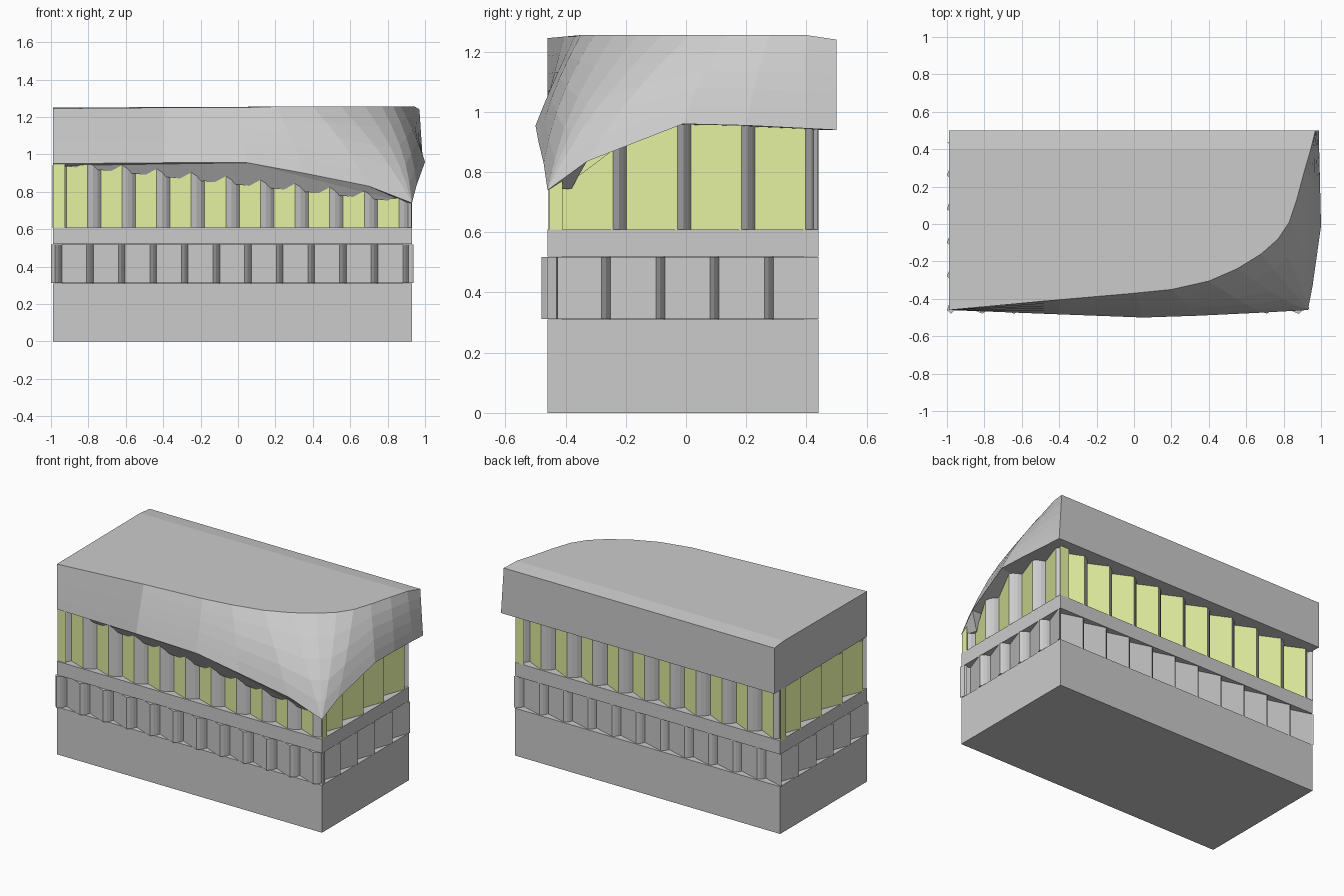
import bpy, bmesh, math
from mathutils import Vector as V
from mathutils.bvhtree import BVHTree

if "Cube" in bpy.data.objects:
    bpy.data.objects.remove(bpy.data.objects["Cube"])

X0, X1, Y0, Y1 = -0.99, 0.93, -0.46, 0.44


def finish(name, bm, color=None):
    me = bpy.data.meshes.new(name)
    bm.to_mesh(me)
    bm.free()
    ob = bpy.data.objects.new(name, me)
    bpy.context.collection.objects.link(ob)
    if color:
        mat = bpy.data.materials.new(name)
        mat.diffuse_color = color
        mat.use_nodes = True
        mat.node_tree.nodes["Principled BSDF"].inputs["Base Color"].default_value = mat.diffuse_color
        me.materials.append(mat)
    return ob


def box(name, inset, z0, z1):
    bm = bmesh.new()
    ring = [(X0 + inset, Y0 + inset), (X1 - inset, Y0 + inset),
            (X1 - inset, Y1 - inset), (X0 + inset, Y1 - inset)]
    lo = [bm.verts.new((*p, z0)) for p in ring]
    hi = [bm.verts.new((*p, z1)) for p in ring]
    bm.faces.new(lo[::-1])
    bm.faces.new(hi)
    for i in range(4):
        j = (i + 1) % 4
        bm.faces.new((lo[i], lo[j], hi[j], hi[i]))
    return finish(name, bm)


# plinth, recessed core behind the fins, floor slab
box("plinth", 0, 0, 0.31)
box("lower_core", 0.05, 0.31, 0.52)
box("floor_slab", 0, 0.52, 0.61)

# sculpted roof: a lower rim lofted to a curved upper rim
low = [(-.99, -.46, .95), (-.4, -.483, .955), (.05, -.5, .955), (.35, -.49, .9),
       (.7, -.473, .83), (.93, -.46, .74), (.93, -.46, .74), (.93, -.46, .74),
       (.955, -.33, .835), (1.0, -.01, .96), (.995, .2, .955), (.99, .4, .945), (.99, .5, .94)]
top = [(-.99, -.46, 1.245), (-.4, -.405, 1.25), (0, -.37, 1.25), (.2, -.35, 1.255),
       (.4, -.305, 1.255), (.55, -.24, 1.255), (.68, -.16, 1.255), (.77, -.08, 1.255),
       (.83, .01, 1.255), (.87, .13, 1.255), (.91, .28, 1.255), (.945, .4, 1.255), (.97, .5, 1.24)]
bulge = [0, 0, .005, .02, .035, .045, .05, .05, .035, .015, .01, .005, 0]
ROWS = 5
bm = bmesh.new()
cols = []
for a, b, k in zip(low, top, bulge):
    col = []
    for r in range(ROWS + 1):
        t = r / ROWS
        p = V(a).lerp(V(b), t) + V((.65, -.75, 0)) * k * math.sin(math.pi * t)
        col.append(bm.verts.new(p))
    cols.append(col)
for c, d in zip(cols, cols[1:]):
    for r in range(ROWS):
        bm.faces.new((c[r], d[r], d[r + 1], c[r + 1]))
bl, tl, tm = [bm.verts.new(p) for p in
              ((-.99, .5, .94), (-.99, .5, 1.24), (-.99, .4, 1.25))]
bm.faces.new([c[-1] for c in cols[:-1]] + [tm])
bm.faces.new((cols[-2][-1], cols[-1][-1], tl, tm))
bm.faces.new(cols[-1] + [tl, bl])
bm.faces.new([bl, tl, tm] + cols[0][::-1])
# soffit: sloping front strip, then a fan out to the side and back rims
f0, f1, g0, g1 = [bm.verts.new(p) for p in
                  ((-.96, -.43, .94), (.9, -.43, .742), (-.96, -.38, .94), (.88, -.38, .745))]
rim = [c[0] for c in cols]
for tri in ((rim[0], f0, rim[1]), (rim[1], f0, rim[2]), (rim[2], f0, f1),
            (rim[2], f1, rim[3]), (rim[3], f1, rim[4]), (rim[4], f1, rim[5]),
            (f0, g0, g1, f1), (f1, g1, rim[8], rim[7]),
            (rim[0], bl, g0), (rim[0], g0, f0)):
    bm.faces.new(tri)
fan = [g1] + rim[8:] + [bl]
for a, b in zip(fan, fan[1:]):
    bm.faces.new((g0, b, a))
bmesh.ops.remove_doubles(bm, verts=bm.verts, dist=1e-5)
bmesh.ops.recalc_face_normals(bm, faces=bm.faces)
roof_tree = BVHTree.FromBMesh(bm)
finish("roof", bm)


def soffit_z(p):
    ray = V((p[0], p[1], .62))
    hit = roof_tree.ray_cast(ray, V((0, 0, 1)))[0]
    if hit is None:
        hit = roof_tree.find_nearest(V((p[0], p[1], .85)))[0]
    return hit.z + .002


def saw_loop(sides, curve):
    """Closed sawtooth path; each entry is (point, next segment is a panel)."""
    path = []
    frames = [((X0, Y0), (1, 0), X1 - X0), ((X1, Y0), (0, 1), Y1 - Y0),
              ((X1, Y1), (-1, 0), X1 - X0), ((X0, Y1), (0, -1), Y1 - Y0)]
    for (o, d, length), (start, pitch, ret, ridge, valley) in zip(frames, sides):
        o, d = V(o), V(d)
        n = V((d.y, -d.x))
        s = start
        while s < length - .02:
            a, b = o + d * s + n * ridge, o + d * min(s + ret, length) + n * valley
            for i in range(3):
                t = i / 3
                path.append((a.lerp(b, t) + (d + n) * curve * math.sin(math.pi * t), False))
            path.append((b, True))
            s += pitch
        # part panel up to the corner
        t = max(0, min(1, (length - s + pitch - ret) / (pitch - ret)))
        if t > .05:
            end = o + d * length + n * (valley + (ridge - valley) * t)
            path.append((end, False))
    return path


def add_strip(bm, a, b, z0, za, zb):
    return bm.faces.new([bm.verts.new(p) for p in
                         ((a.x, a.y, z0), (b.x, b.y, z0), (b.x, b.y, zb), (a.x, a.y, za))])


# upper window band: glass panels between curved fins
path = saw_loop([(0, .185, .072, -.008, -.05), (.005, .213, .045, -.002, -.065),
                 (0, .187, .065, -.002, -.06), (0, .213, .045, .003, -.065)], .006)
glass, fins = bmesh.new(), bmesh.new()
for i, (a, panel) in enumerate(path):
    b = path[(i + 1) % len(path)][0]
    add_strip(glass if panel else fins, a, b, .605, soffit_z(a), soffit_z(b))
finish("window_glass", glass, (.78, .88, .36, 1))
finish("window_fins", fins)

# lower fin band with closed tops and bottoms
path = saw_loop([(.012, .169, .036, .02, -.035), (0, .18, .03, .008, -.045),
                 (0, .175, .035, -.003, -.045), (0, .18, .03, .01, -.045)], .004)
bm = bmesh.new()


def inner(p):
    return V((min(max(p.x, X0 + .06), X1 - .06), min(max(p.y, Y0 + .06), Y1 - .06)))


for i, (a, panel) in enumerate(path):
    b = path[(i + 1) % len(path)][0]
    add_strip(bm, a, b, .312, .518, .518)
    for z in (.312, .518):
        quad = [bm.verts.new((p.x, p.y, z)) for p in (a, b, inner(b), inner(a))]
        bm.faces.new(quad if z > .4 else quad[::-1])
finish("lower_fins", bm)
